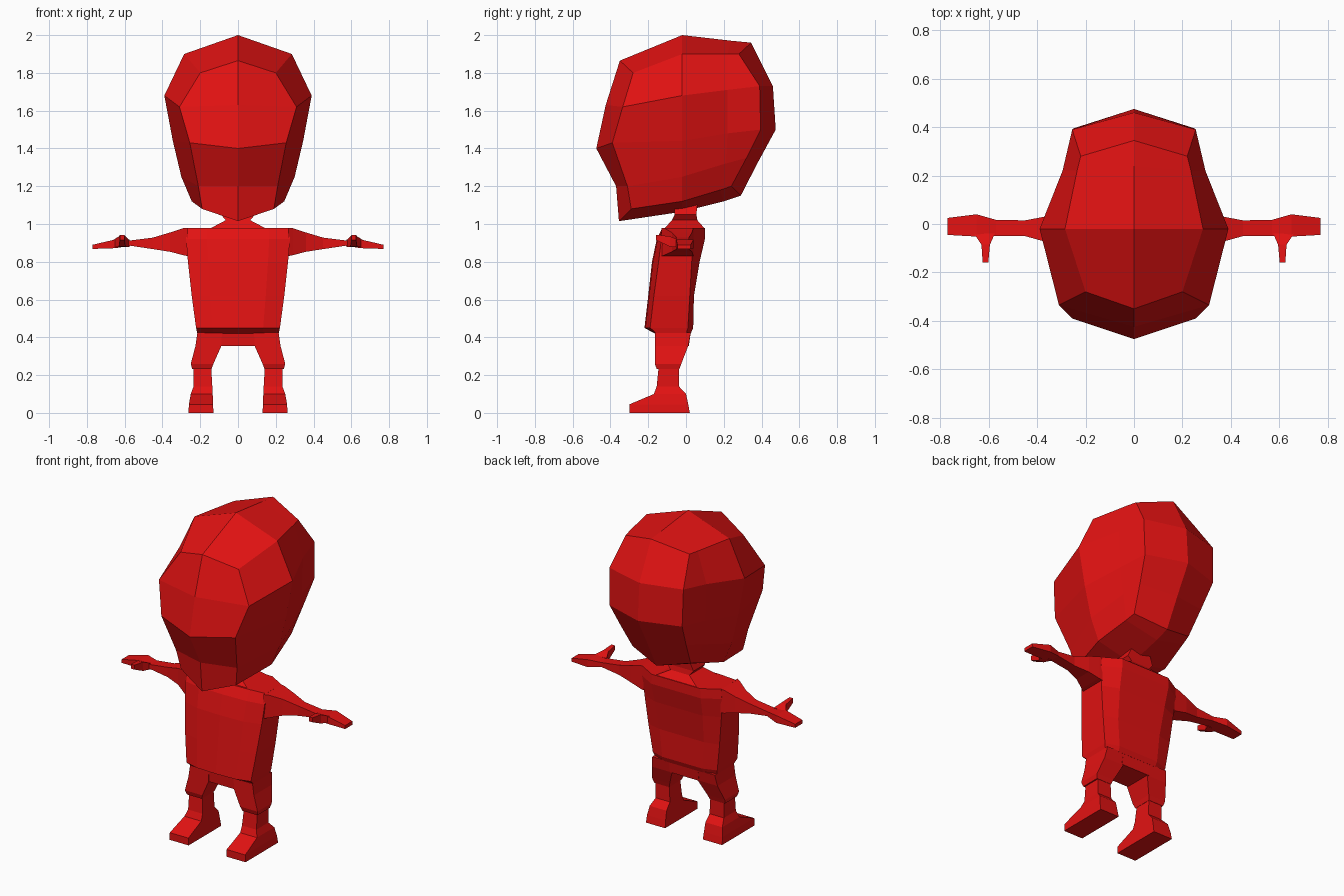
import bpy, bmesh

if "Cube" in bpy.data.objects:
    bpy.data.objects.remove(bpy.data.objects["Cube"])

red = bpy.data.materials.new("red")
red.diffuse_color = (0.76, 0.006, 0.006, 1)
red.use_nodes = True
red.node_tree.nodes["Principled BSDF"].inputs["Base Color"].default_value = red.diffuse_color


def build(name, polys, mirror=True):
    """Flat-shaded mesh from polygons of points, optionally mirrored across x = 0."""
    bm = bmesh.new()
    for poly in polys:
        for s in ((1, -1) if mirror else (1,)):
            bm.faces.new([bm.verts.new((s * x, y, z)) for x, y, z in poly])
    bmesh.ops.remove_doubles(bm, verts=bm.verts, dist=0.0005)
    bmesh.ops.recalc_face_normals(bm, faces=bm.faces)
    me = bpy.data.meshes.new(name)
    bm.to_mesh(me)
    bm.free()
    me.materials.append(red)
    ob = bpy.data.objects.new(name, me)
    bpy.context.collection.objects.link(ob)
    return ob


def strip(a, b):
    """Quads between two rows of points."""
    return [[a[i], a[i + 1], b[i + 1], b[i]] for i in range(len(a) - 1)]


def loft(rings, start=True, end=True):
    """Quads between closed rings, with end caps."""
    polys = []
    for a, b in zip(rings, rings[1:]):
        polys += strip(a + a[:1], b + b[:1])
    if start:
        polys.append(rings[0])
    if end:
        polys.append(rings[-1])
    return polys


def level(x0, x1, y0, y1, z):
    return [(x0, y0, z), (x1, y0, z), (x1, y1, z), (x0, y1, z)]


def slice_x(x, y0, y1, z0, z1):
    return [(x, y0, z0), (x, y1, z0), (x, y1, z1), (x, y0, z1)]


# Head: vertical columns running from the face round to the back
columns = [
    [(0, -.35, 1.865), (0, -.425, 1.63), (0, -.475, 1.40), (0, -.37, 1.20), (0, -.355, 1.015)],
    [(.20, -.28, 1.80), (.31, -.335, 1.62), (.255, -.39, 1.43), (.21, -.31, 1.20), (.19, -.29, 1.08)],
    [(.285, -.02, 1.90), (.39, -.02, 1.68), (.345, -.02, 1.44), (.30, -.02, 1.25), (.245, -.02, 1.12)],
    [(.235, .22, 1.90), (.295, .22, 1.71), (.285, .22, 1.48), (.255, .21, 1.32), (.21, .18, 1.18)],
    [(.22, .28, 1.90), (.255, .39, 1.73), (.25, .395, 1.50), (.225, .32, 1.35), (.20, .24, 1.20)],
    [(0, .345, 1.96), (0, .46, 1.73), (0, .475, 1.50), (0, .38, 1.325), (0, .29, 1.15)],
]
polys = []
for a, b in zip(columns, columns[1:]):
    polys += strip(a, b)
crown = [columns[0][0], (0, -.02, 2.0), (0, .24, 1.97), columns[5][0]]
jaw = [columns[0][4], (0, -.02, 1.065), (0, .20, 1.12), columns[5][4]]
polys += strip([c[0] for c in columns[1:5]], crown)
polys += strip([c[4] for c in columns[1:5]], jaw)
build("head", polys)


# Torso: half width, front centre, front corner, rear corner, back centre, height
def body_ring(w, front, corner, rear, back, z):
    right = [(0, front, z), (w * .6, front + .005, z), (w, corner, z), (w, rear, z), (w * .62, back, z)]
    return right + [(0, back, z)] + [(-x, y, z) for x, y, z in reversed(right[1:])]


torso = [body_ring(*r) for r in (
    (.215, -.165, -.155, .0, .025, .42), (.222, -.22, -.19, .01, .038, .45),
    (.245, -.20, -.17, .02, .042, .62), (.265, -.18, -.145, .03, .072, .80),
    (.275, -.155, -.13, .04, .10, .92), (.27, -.125, -.11, .04, .10, .98))]
build("torso", loft(torso), mirror=False)

# Neck with sloping collar
build("neck", loft([level(-.15, .15, -.115, .10, .975), level(-.065, .065, -.075, .06, 1.02),
                    level(-.09, .09, -.06, .055, 1.05), level(-.07, .07, -.06, .06, 1.10)]), mirror=False)

# Arms with flat mitten hands
build("arms", loft([slice_x(x, y0, y1, z0, z1) for x, y0, y1, z0, z1 in (
    (.265, -.13, .04, .83, .98), (.29, -.115, .038, .835, .978), (.36, -.075, .032, .853, .955),
    (.45, -.05, .015, .867, .928), (.57, -.05, .017, .885, .913),
    (.65, -.052, .04, .872, .918), (.77, -.045, .025, .868, .89))], start=False))
build("thumbs", loft([[(a, y, z0), (b, y, z0), (b, y, z1), (a, y, z1)] for a, b, y, z0, z1 in (
    (.575, .66, -.04, .878, .916), (.595, .63, -.085, .88, .935), (.602, .625, -.16, .915, .943))]))

# Pelvis between the trouser legs
build("pelvis", loft([level(-.10, .10, -.16, .015, .355), level(-.10, .10, -.165, .025, .425)]), mirror=False)

# Trouser legs
build("trouser_legs", loft([level(*r) for r in (
    (.085, .215, -.165, .025, .425), (.088, .225, -.165, .012, .355),
    (.13, .25, -.165, -.025, .26), (.14, .243, -.155, -.035, .232))]))

# Shins and shoes
build("shins_and_shoes", loft([level(*r) for r in (
    (.142, .235, -.145, -.037, .24), (.136, .235, -.155, -.037, .14),
    (.134, .25, -.17, .0, .10), (.132, .26, -.30, .012, .045),
    (.13, .262, -.30, .02, 0))]))
